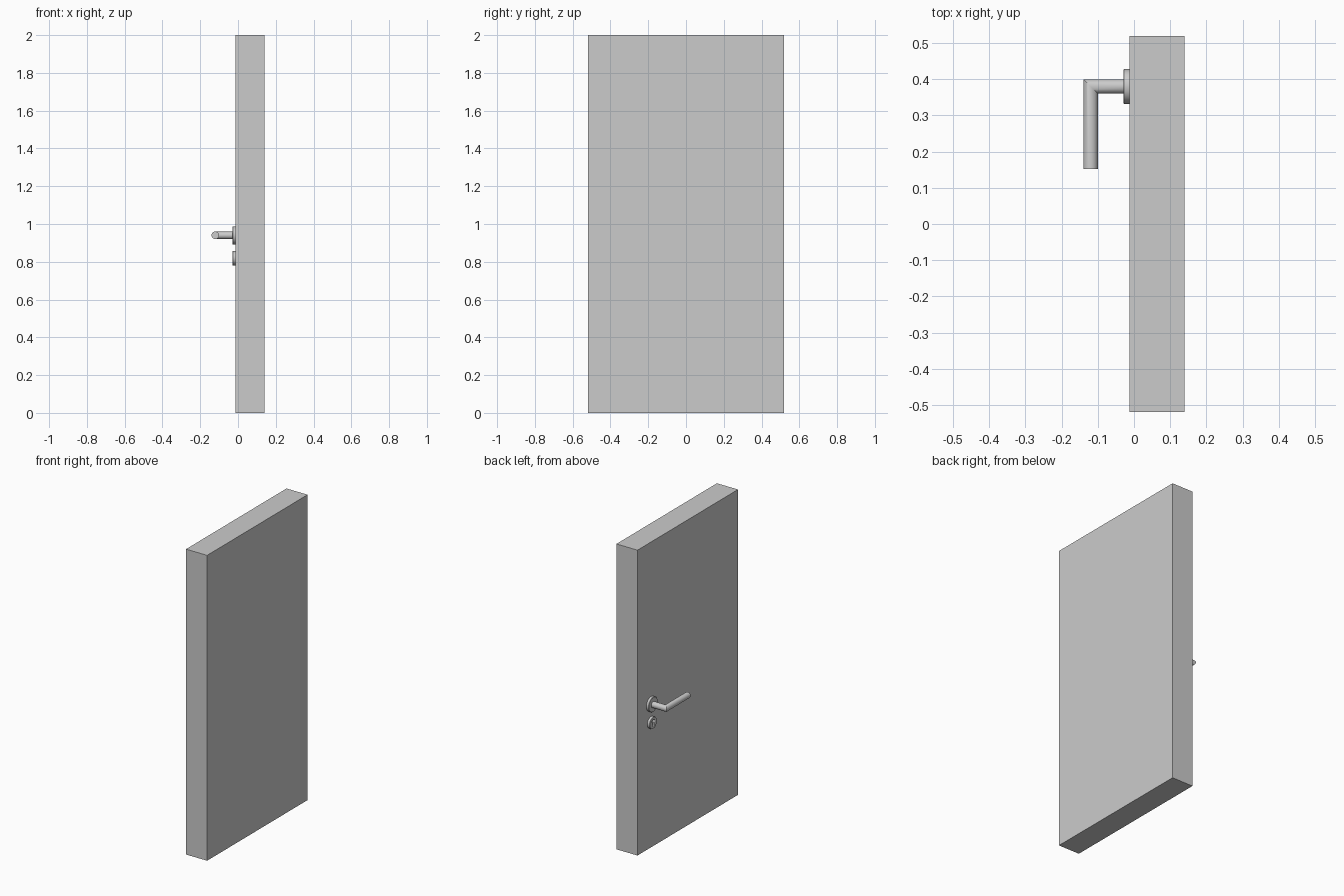
import bpy, bmesh
from math import cos, sin, pi, radians

if "Cube" in bpy.data.objects:
    bpy.data.objects.remove(bpy.data.objects["Cube"])

Y, FACE = 0.38, -0.0125          # handle axis and door face
HANDLE_Z, LOCK_Z = 0.94, 0.819


def finish(name, bm, smooth=True):
    bmesh.ops.recalc_face_normals(bm, faces=bm.faces)
    mesh = bpy.data.meshes.new(name)
    bm.to_mesh(mesh)
    bm.free()
    ob = bpy.data.objects.new(name, mesh)
    bpy.context.collection.objects.link(ob)
    if smooth:
        bpy.ops.object.select_all(action='DESELECT')
        bpy.context.view_layer.objects.active = ob
        ob.select_set(True)
        bpy.ops.object.shade_smooth_by_angle(angle=radians(35))
    return ob


def loft(name, rings):
    """Skin matching rings of points and cap both ends."""
    bm = bmesh.new()
    vs = [[bm.verts.new(p) for p in r] for r in rings]
    n = len(vs[0])
    for a, b in zip(vs, vs[1:]):
        for i in range(n):
            j = (i + 1) % n
            bm.faces.new((a[i], a[j], b[j], b[i]))
    bm.faces.new(vs[0])
    bm.faces.new(vs[-1])
    return finish(name, bm)


def circle(r, n=32):
    return [(r * cos(2 * pi * i / n), r * sin(2 * pi * i / n)) for i in range(n)]


def disc(name, z, r):
    steps = [(FACE, r), (-0.0275, r), (-0.029, r - 0.0015)]
    return loft(name, [[(x, Y + a, z + b) for a, b in circle(rad, 48)]
                       for x, rad in steps])


# Door slab
bm = bmesh.new()
bmesh.ops.create_cube(bm, size=1)
for v in bm.verts:
    v.co = (0.06375 + v.co.x * 0.1525, v.co.y * 1.04, 1 + v.co.z * 2)
finish("door_slab", bm, smooth=False)

# Round plates behind the lever and around the lock
disc("handle_rose", HANDLE_Z, 0.048)
lock = disc("lock_plate", LOCK_Z, 0.038)

# L-shaped lever with a mitred corner
c = circle(0.02)
loft("lever_handle", [
    [(-0.025, Y + a, HANDLE_Z + b) for a, b in c],
    [(-0.12 - a, Y + a, HANDLE_Z + b) for a, b in c],
    [(-0.12 - a, 0.152, HANDLE_Z + b) for a, b in c]])

# Keyhole: round top with a narrower rounded slot below
top = [(0.012 * cos(radians(t)), 0.011 + 0.012 * sin(radians(t)))
       for t in range(-50, 231, 20)]
slot = [(0.0077 * cos(radians(t)), -0.016 + 0.0077 * sin(radians(t)))
        for t in range(180, 361, 20)]
cutter = loft("keyhole_cutter", [[(x, Y + a, LOCK_Z + b) for a, b in top + slot]
                                 for x in (-0.05, -0.015)])
cutter.hide_render = True
cutter.hide_set(True)
mod = lock.modifiers.new("keyhole", 'BOOLEAN')
mod.operation = 'DIFFERENCE'
mod.solver = 'EXACT'
mod.object = cutter
